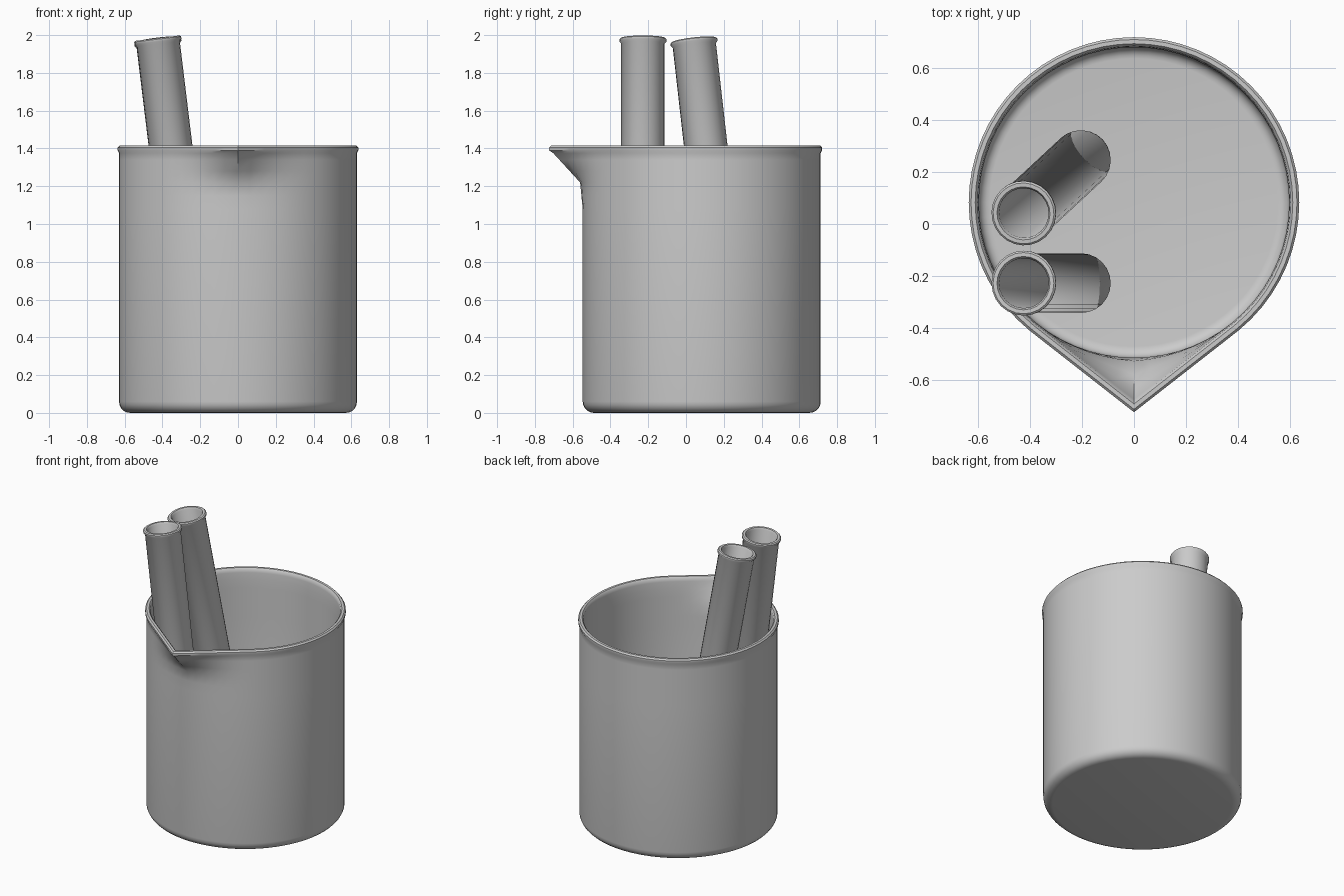
import bpy, bmesh, math
from mathutils import Vector

if "Cube" in bpy.data.objects:
    bpy.data.objects.remove(bpy.data.objects["Cube"])


def lathe(name, profile, segments, warp=None):
    """Revolve a (radius, z) profile that starts and ends on the axis or is closed by poles."""
    bm = bmesh.new()
    rings = []
    for r, z in profile:
        if r == 0:
            rings.append([bm.verts.new((0, 0, z))])
            continue
        ring = []
        for i in range(segments):
            a = 2 * math.pi * i / segments - math.pi / 2
            rr = r * (warp(i, segments, z) if warp else 1)
            ring.append(bm.verts.new((rr * math.cos(a), rr * math.sin(a), z)))
        rings.append(ring)
    for lo, hi in zip(rings, rings[1:]):
        for i in range(segments):
            j = (i + 1) % segments
            if len(lo) == 1:
                bm.faces.new((lo[0], hi[j], hi[i]))
            elif len(hi) == 1:
                bm.faces.new((lo[i], lo[j], hi[0]))
            else:
                bm.faces.new((lo[i], lo[j], hi[j], hi[i]))
    bmesh.ops.recalc_face_normals(bm, faces=bm.faces)
    mesh = bpy.data.meshes.new(name)
    bm.to_mesh(mesh)
    bm.free()
    obj = bpy.data.objects.new(name, mesh)
    bpy.context.collection.objects.link(obj)
    bpy.ops.object.select_all(action='DESELECT')
    obj.select_set(True)
    bpy.context.view_layer.objects.active = obj
    bpy.ops.object.shade_smooth_by_angle(angle=math.radians(40))
    return obj


def arc(r0, z0, rad, a0, a1, steps):
    """Points on a circular arc in the (radius, z) plane, angles in degrees."""
    pts = []
    for k in range(steps + 1):
        a = math.radians(a0 + (a1 - a0) * k / steps)
        pts.append((max(r0 + rad * math.cos(a), 0), z0 + rad * math.sin(a)))
    return pts


# Pouring spout: straight tangents from the round wall to a tip at the front
SPREAD = math.radians(38)


def spout(i, n, z):
    a = abs((2 * math.pi * i / n + math.pi) % (2 * math.pi) - math.pi)
    if a >= SPREAD or z < 1.08:
        return 1
    if z < 1.22:
        w = 0.08 * (z - 1.08) / 0.14
    else:
        w = 0.08 + 0.92 * min((z - 1.22) / 0.17, 1)
    return 1 + w * (1 / math.cos(SPREAD - a) - 1)


# Beaker: rounded base, outer wall, rolled rim, inner wall and floor
heights = [1.08, 1.15, 1.22, 1.28, 1.34]
profile = [(0, 0.005)]
profile += arc(0.57, 0.06, 0.06, -90, 0, 5)
profile += [(0.63, z) for z in heights]
profile += [(0.63, 1.375), (0.637, 1.39), (0.637, 1.405), (0.628, 1.415),
            (0.612, 1.415), (0.603, 1.405), (0.601, 1.385)]
profile += [(0.598, z) for z in reversed(heights)]
profile += arc(0.555, 0.075, 0.043, 0, -90, 5)
profile += [(0, 0.032)]
profile[0] = (0, 0.0)
beaker = lathe("beaker", profile, 64, spout)
beaker.location = (0, 0.083, 0)


# Test tubes: round bottomed, hollow, flared lip, leaning on the beaker wall
def test_tube(name, bottom, top):
    axis = Vector(top) - Vector(bottom)
    length = axis.length
    r, ri = 0.115, 0.096
    prof = [(0, 0)] + arc(0, r, r, -90, 0, 6)[1:]
    prof += [(r, length - 0.03), (0.125, length - 0.018), (0.125, length - 0.006),
             (0.118, length), (0.103, length), (ri, length - 0.012)]
    prof += arc(0, r, ri, 0, -90, 6)[:-1] + [(0, r - ri)]
    tube = lathe(name, prof, 24)
    tube.rotation_euler = axis.to_track_quat('Z', 'Y').to_euler()
    tube.location = bottom
    return tube


test_tube("front_test_tube", (-0.19, -0.228, 0.04), (-0.426, -0.228, 1.984))
test_tube("rear_test_tube", (-0.19, 0.26, 0.04), (-0.426, 0.041, 1.974))
